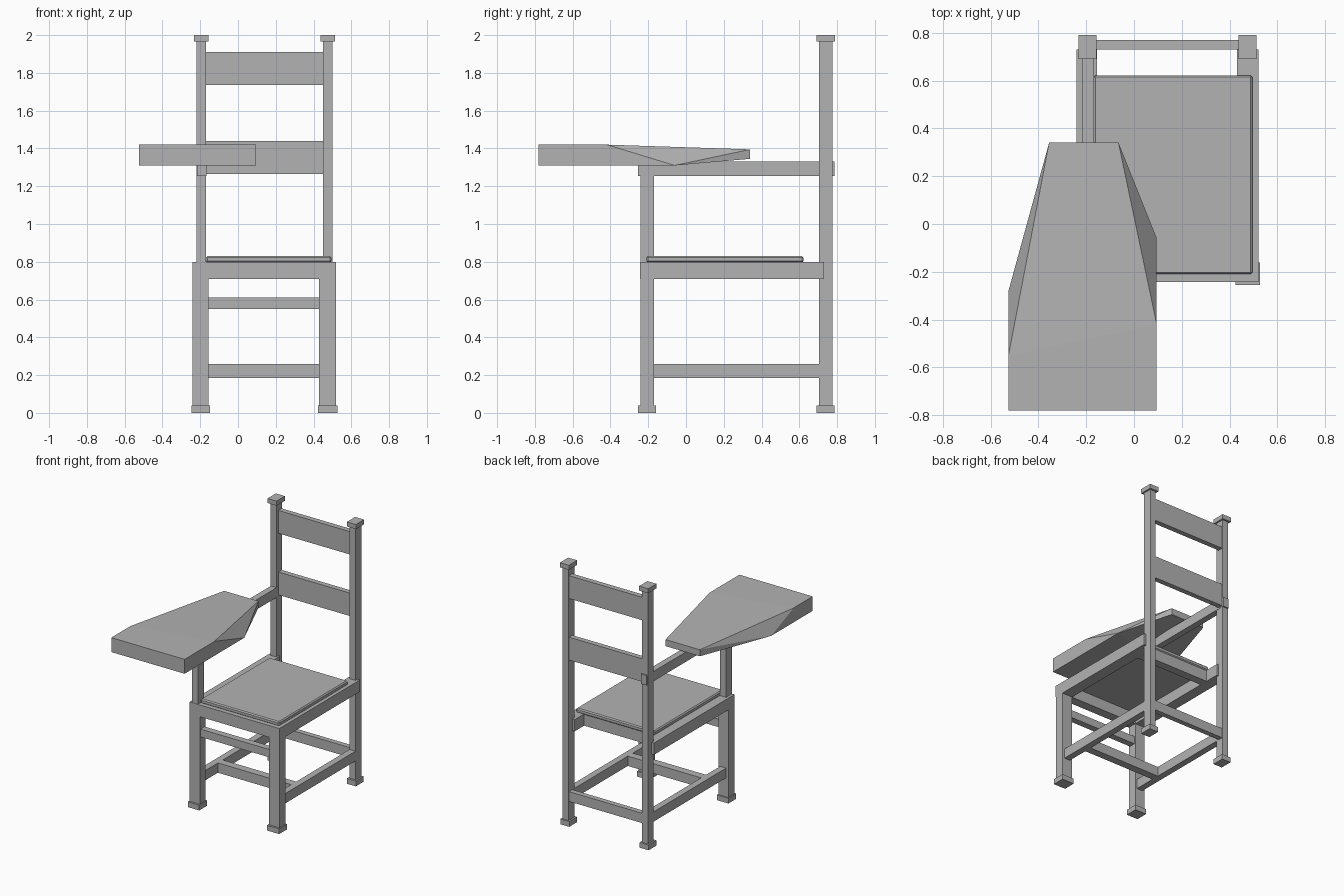
import bpy, bmesh

cube = bpy.data.objects.get("Cube")
if cube:
    bpy.data.objects.remove(cube, do_unlink=True)

# Single grey material
grey = bpy.data.materials.new("plain_grey")
grey.use_nodes = True
colour = (0.45, 0.45, 0.45, 1)
grey.diffuse_color = colour
grey.node_tree.nodes["Principled BSDF"].inputs["Base Color"].default_value = colour


def add_object(name, bm):
    bmesh.ops.recalc_face_normals(bm, faces=bm.faces)
    mesh = bpy.data.meshes.new(name)
    bm.to_mesh(mesh)
    bm.free()
    mesh.materials.append(grey)
    obj = bpy.data.objects.new(name, mesh)
    bpy.context.collection.objects.link(obj)
    return obj


def box(name, xs, ys, zs):
    """Box spanning the given x, y and z ranges."""
    bm = bmesh.new()
    bmesh.ops.create_cube(bm, size=1)
    for v in bm.verts:
        v.co = [r[0] if c < 0 else r[1] for c, r in zip(v.co, (xs, ys, zs))]
    return add_object(name, bm)


# Shared ranges
BACK_Y = (0.705, 0.775)
FRONT_Y = (-0.24, -0.17)
SEAT_RAIL_Z = (0.71, 0.80)
STRETCHER_Z = (0.185, 0.26)
INNER_X = (-0.17, 0.45)

# Posts, legs, side rails and stretchers on each side
for side, post_x, leg_x in (("right", (-0.22, -0.17), (-0.24, -0.155)),
                            ("left", (0.45, 0.50), (0.43, 0.52))):
    cap_x = (post_x[0] - 0.013, post_x[1] + 0.013)
    foot_x = (leg_x[0] - 0.006, leg_x[1] + 0.006)
    box(f"{side}_back_post", post_x, BACK_Y, (0, 1.98))
    box(f"{side}_post_cap", cap_x, (0.69, 0.79), (1.965, 2))
    box(f"{side}_back_foot", cap_x, (0.69, 0.785), (0, 0.04))
    box(f"{side}_front_leg", leg_x, FRONT_Y, (0, 0.75))
    box(f"{side}_front_foot", foot_x, (-0.255, -0.16), (0, 0.04))
    box(f"{side}_seat_rail", leg_x, (-0.24, 0.73), SEAT_RAIL_Z)
    box(f"{side}_stretcher", post_x, (-0.2, 0.73), STRETCHER_Z)

# Cross pieces
box("front_seat_rail", (-0.24, 0.52), (-0.243, -0.17), SEAT_RAIL_Z)
box("back_seat_rail", (-0.17, 0.45), (0.55, 0.615), SEAT_RAIL_Z)
box("front_upper_stretcher", (-0.17, 0.45), (-0.23, -0.18), (0.55, 0.61))
box("middle_stretcher", INNER_X, (0.0, 0.06), STRETCHER_Z)
box("back_stretcher", INNER_X, (0.73, 0.77), STRETCHER_Z)
box("upper_back_slat", INNER_X, (0.73, 0.77), (1.735, 1.91))
box("lower_back_slat", INNER_X, (0.73, 0.77), (1.265, 1.44))

# Seat panel with softened edges
seat = box("seat", (-0.17, 0.495), (-0.21, 0.622), (0.795, 0.83))
bevel = seat.modifiers.new("soft_edges", "BEVEL")
bevel.width = 0.008
bevel.segments = 1

# Arm and its support
box("arm_post", (-0.22, -0.17), FRONT_Y, (0.78, 1.29))
box("arm_rail", (-0.217, -0.168), (-0.255, 0.785), (1.255, 1.33))

# Writing tablet: faceted slab tapering towards the back
tablet_top = [(-0.525, -0.78, 1.42), (0.095, -0.78, 1.42), (0.095, -0.42, 1.42),
              (-0.065, 0.34, 1.395), (-0.355, 0.34, 1.395), (-0.525, -0.55, 1.42)]
tablet_bottom = [(-0.525, -0.78, 1.31), (0.095, -0.78, 1.31), (0.095, -0.06, 1.31),
                 (-0.065, 0.34, 1.345), (-0.355, 0.34, 1.345), (-0.525, -0.28, 1.31)]
bm = bmesh.new()
for point in tablet_top + tablet_bottom:
    bm.verts.new(point)
bmesh.ops.convex_hull(bm, input=bm.verts[:])
add_object("writing_tablet", bm)
